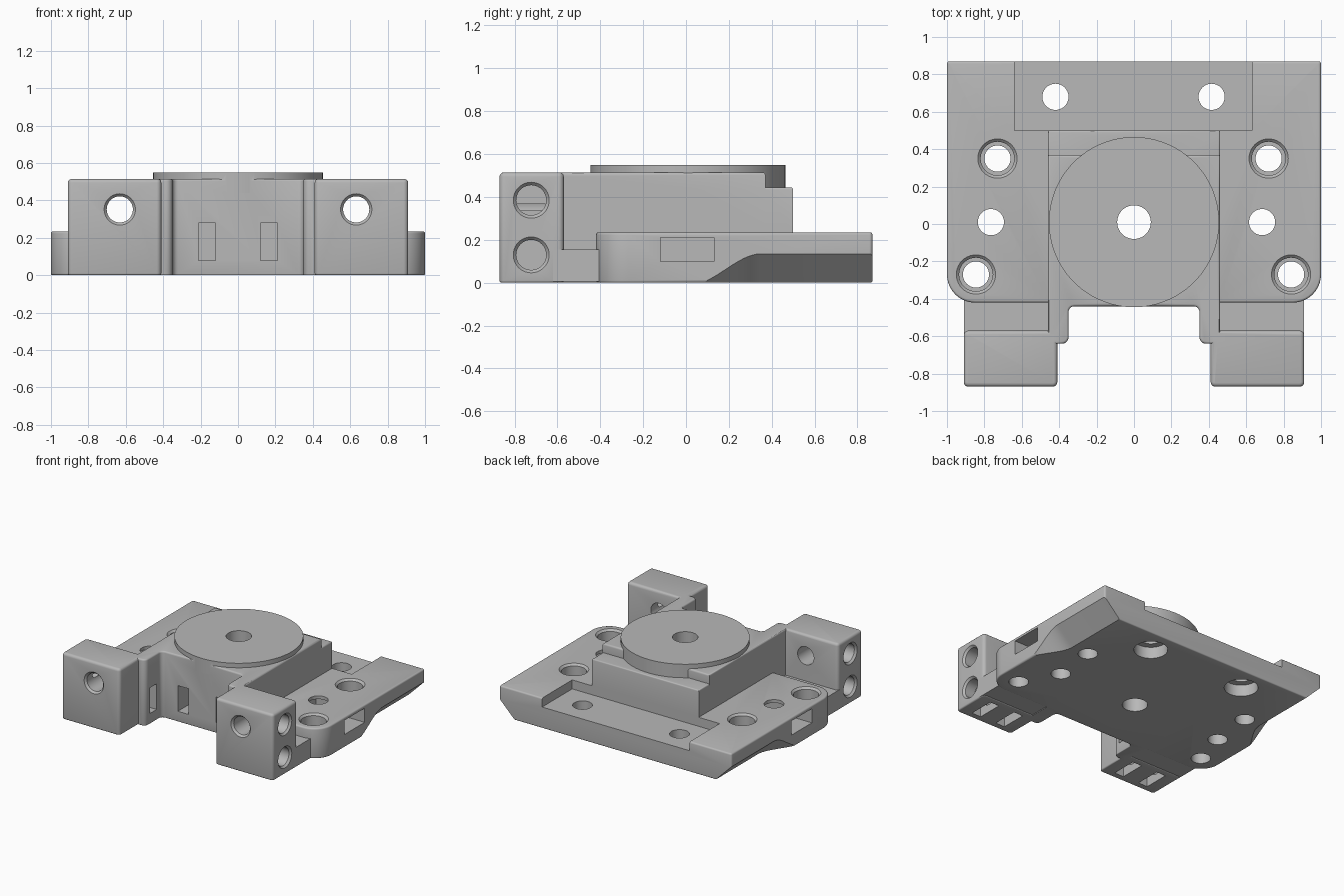
import bpy
import bmesh
import math
from mathutils import Vector

if "Cube" in bpy.data.objects:
    bpy.data.objects.remove(bpy.data.objects["Cube"], do_unlink=True)

grey = bpy.data.materials.new("plain grey")
grey.use_nodes = True
grey.diffuse_color = (0.48, 0.48, 0.48, 1)
grey.node_tree.nodes["Principled BSDF"].inputs["Base Color"].default_value = grey.diffuse_color


def to_object(name, bm):
    bmesh.ops.recalc_face_normals(bm, faces=bm.faces)
    mesh = bpy.data.meshes.new(name)
    bm.to_mesh(mesh)
    bm.free()
    mesh.materials.append(grey)
    obj = bpy.data.objects.new(name, mesh)
    bpy.context.collection.objects.link(obj)
    return obj


def prism(name, corners, z0, z1, top=0.0, bottom=0.0):
    """Extrude a right-angled outline of (x, y, corner radius), softening its rims."""
    outline = []
    pts = [Vector(c[:2]) for c in corners]
    for i, (p, c) in enumerate(zip(pts, corners)):
        r = c[2]
        if r == 0:
            outline.append(p)
            continue
        u = (pts[i - 1] - p).normalized() * r
        v = (pts[(i + 1) % len(pts)] - p).normalized() * r
        n = 10 if r > 0.1 else 5
        for k in range(n + 1):
            t = math.pi / 2 * k / n
            outline.append(p + u + v - v * math.cos(t) - u * math.sin(t))
    bm = bmesh.new()
    face = bm.faces.new([bm.verts.new((p.x, p.y, z0)) for p in outline])
    bmesh.ops.extrude_face_region(bm, geom=[face])
    new = list(bm.verts)[len(outline):]
    for v in new:
        v.co.z = z1
    for z, width in ((z1, top), (z0, bottom)):
        if width:
            rim = [e for e in bm.edges if all(abs(v.co.z - z) < 1e-5 for v in e.verts)]
            bmesh.ops.bevel(bm, geom=rim, offset=width, segments=3, profile=0.5, affect='EDGES')
    return to_object(name, bm)


def box(name, x0, x1, y0, y1, z0, z1, r=0.0, **rims):
    x0, x1 = sorted((x0, x1))
    return prism(name, [(x0, y0, r), (x1, y0, r), (x1, y1, r), (x0, y1, r)], z0, z1, **rims)


def hole(name, start, direction, profile, n=40):
    """Turned cutter: profile is (radius, depth) from the start point."""
    bm = bmesh.new()
    turn = Vector(direction).to_track_quat('Z', 'Y')
    rings = []
    for r, d in profile:
        rings.append([bm.verts.new(Vector(start) + turn @ Vector(
            (r * math.cos(a), r * math.sin(a), d)))
            for a in (2 * math.pi * k / n for k in range(n))])
    for a, b in zip(rings, rings[1:]):
        for k in range(n):
            j = (k + 1) % n
            bm.faces.new((a[k], a[j], b[j], b[k]))
    bm.faces.new(rings[0])
    bm.faces.new(rings[-1])
    return to_object(name, bm)


def combine(target, others, operation):
    """Bake a chain of booleans into the target and drop the helpers."""
    for other in others:
        other.hide_render = True
        m = target.modifiers.new(other.name, 'BOOLEAN')
        m.object, m.operation, m.solver = other, operation, 'EXACT'
    bpy.context.view_layer.update()
    deps = bpy.context.evaluated_depsgraph_get()
    mesh = bpy.data.meshes.new_from_object(target.evaluated_get(deps))
    target.modifiers.clear()
    target.data = mesh
    for other in others:
        bpy.data.objects.remove(other, do_unlink=True)


def side_relief(side):
    """45 degree underside chamfer that swells toward the back."""
    bm = bmesh.new()
    rows, e = [], 0.03
    for k in range(17):
        y = 0.02 + 0.33 * k / 16
        t = k / 16
        h = -0.01 + 0.145 * t * t * (3 - 2 * t)
        rows.append((y, h))
    rows.append((1.0, h))
    rings = [[bm.verts.new((side * x, y, z)) for x, z in
              ((1 - h - e, -e), (1 + e, h + e), (1 + e, -e))] for y, h in rows]
    for a, b in zip(rings, rings[1:]):
        for k in range(3):
            j = (k + 1) % 3
            bm.faces.new((a[k], a[j], b[j], b[k]))
    bm.faces.new(rings[0])
    bm.faces.new(rings[-1])
    return to_object("side_relief", bm)


SIDES = (-1, 1)

# Base plate with rear recess and relieved sides
bracket = prism("bracket_body", [(-1, -0.42, 0.15), (1, -0.42, 0.15), (1, 0.87, 0.015),
                                 (-1, 0.87, 0.015)], 0, 0.235, top=0.012, bottom=0.01)
combine(bracket, [box("rear_recess", -0.64, 0.63, 0.5, 1, 0.165, 0.4)]
        + [side_relief(s) for s in SIDES], 'DIFFERENCE')

# Raised centre with two forward arms, rear step and round pad
centre = prism("raised_centre", [
    (-0.46, 0.37, 0), (-0.46, -0.64, 0), (-0.35, -0.64, 0.035), (-0.35, -0.44, 0.03),
    (0.35, -0.44, 0.03), (0.35, -0.64, 0.035), (0.46, -0.64, 0), (0.46, 0.37, 0)],
    0, 0.515, top=0.012, bottom=0.005)
parts = [centre,
         box("rear_step", -0.46, 0.46, 0, 0.5, 0.1, 0.445, top=0.01),
         hole("round_pad", (0, 0.01, 0.44), (0, 0, 1), [(0.455, 0), (0.455, 0.11)], 96)]

# Front blocks and the low ledges joining them to the plate
for s in SIDES:
    parts.append(box("front_block", s * 0.41, s * 0.91, -0.87, -0.57, 0, 0.515, 0.025,
                     top=0.02, bottom=0.01))
    parts.append(box("ledge", s * 0.43, s * 0.91, -0.62, -0.3, 0.005, 0.155))
combine(bracket, parts, 'UNION')

# Vertical holes through plate and centre
DOWN, UP = (0, 0, -1), (0, 0, 1)
cuts = [hole("centre_hole", (0, 0.01, 0.7), DOWN, [(0.09, 0), (0.09, 0.9)])]
for x, y in ((-0.73, 0.35), (0.72, 0.35), (-0.845, -0.27), (0.84, -0.27)):
    cuts.append(hole("bolt_hole", (x, y, 0.245), DOWN,
                     [(0.115, 0), (0.09, 0.025), (0.09, 0.14), (0.07, 0.14), (0.07, 0.4)]))
for x in (-0.765, 0.685):
    cuts.append(hole("nut_hole", (x, 0.01, 0.4), DOWN, [(0.07, 0), (0.07, 0.6)]))
for x in (-0.42, 0.415):
    cuts.append(hole("rear_hole", (x, 0.68, -0.05), UP,
                     [(0.12, 0), (0.12, 0.14), (0.07, 0.14), (0.07, 0.4)]))

for s in SIDES:
    # Nut pockets in the plate sides
    cuts.append(box("side_pocket", s * 0.58, s * 1.1, -0.12, 0.13, 0.1, 0.21))
    # Bolt holes in the front blocks
    cuts.append(hole("front_hole", (s * 0.632, -0.88, 0.352), (0, 1, 0),
                     [(0.093, 0), (0.07, 0.025), (0.07, 0.4)]))
    for z in (0.13, 0.385):
        depth = 0.22 if z > 0.2 else 0.4
        cuts.append(hole("side_hole", (s * 0.92, -0.722, z), (-s, 0, 0),
                         [(0.093, 0), (0.07, 0.025), (0.07, depth)]))
    # Nut slots under the front blocks
    for x in (0.51, 0.73):
        cuts.append(box("nut_slot", s * x, s * (x + 0.08), -0.82, -0.62, -0.1, 0.22))
    # Strap slots around the inner opening
    cuts.append(box("strap_slot", s * 0.12, s * 0.21, -0.6, -0.3, 0.08, 0.28))
    cuts.append(box("arm_slot", s * 0.3, s * 0.43, -0.585, -0.5, 0.08, 0.28))
combine(bracket, cuts, 'DIFFERENCE')

bpy.ops.object.select_all(action='DESELECT')
bracket.select_set(True)
bpy.context.view_layer.objects.active = bracket
bpy.ops.object.shade_smooth_by_angle(angle=math.radians(35))
